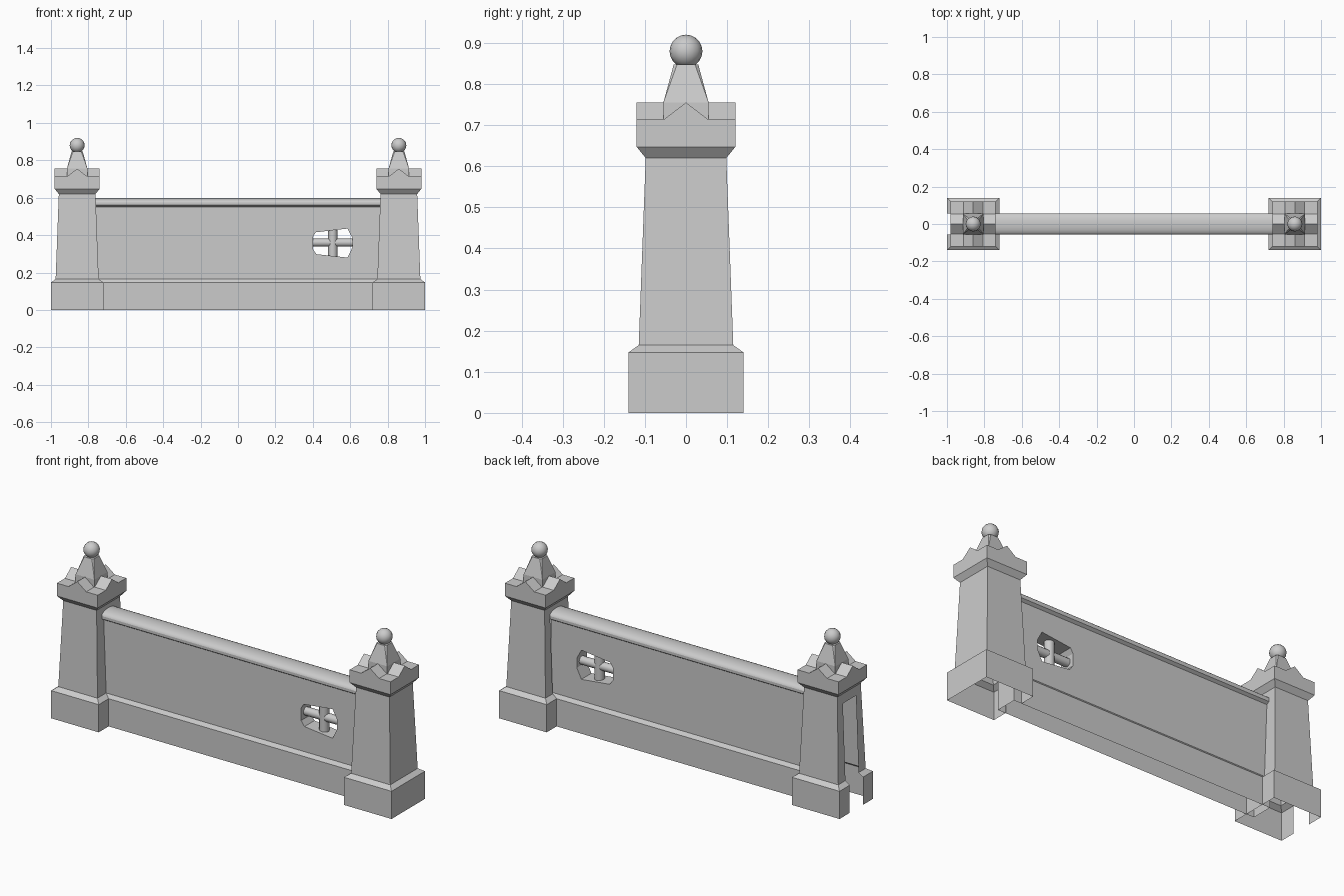
import bpy, bmesh
from math import sin, cos, pi
from mathutils import Vector, Matrix

if "Cube" in bpy.data.objects:
    bpy.data.objects.remove(bpy.data.objects["Cube"])


def finish(bm, name, smooth=False):
    bmesh.ops.recalc_face_normals(bm, faces=bm.faces)
    me = bpy.data.meshes.new(name)
    bm.to_mesh(me)
    bm.free()
    ob = bpy.data.objects.new(name, me)
    bpy.context.collection.objects.link(ob)
    if smooth:
        bpy.ops.object.select_all(action='DESELECT')
        ob.select_set(True)
        bpy.context.view_layer.objects.active = ob
        bpy.ops.object.shade_smooth_by_angle(angle=0.6)
    return ob


def prism(bm, start, step):
    """Closed prism from an outline swept along a vector."""
    a = [bm.verts.new(p) for p in start]
    b = [bm.verts.new(Vector(p) + Vector(step)) for p in start]
    bm.faces.new(a)
    bm.faces.new(b[::-1])
    n = len(a)
    for i in range(n):
        bm.faces.new((a[i], a[(i + 1) % n], b[(i + 1) % n], b[i]))


def pillar(cx, side):
    # Tapering square shell, open underneath
    bm = bmesh.new()
    rings = []
    for h, z in [(.14, 0), (.14, .147), (.115, .165), (.098, .62), (.12, .647), (.12, .715)]:
        rings.append([bm.verts.new((cx + sx * h, sy * h, z))
                      for sx, sy in ((-1, -1), (1, -1), (1, 1), (-1, 1))])
    for lo, hi in zip(rings, rings[1:]):
        for i in range(4):
            j = (i + 1) % 4
            bm.faces.new((lo[i], lo[j], hi[j], hi[i]))
    bm.faces.new(rings[-1])
    # Slot in the -x face that receives a wall
    for co, no in (((0, .055, 0), (0, 1, 0)), ((0, -.055, 0), (0, 1, 0)), ((0, 0, .57), (0, 0, 1))):
        bmesh.ops.bisect_plane(bm, geom=bm.verts[:] + bm.edges[:] + bm.faces[:],
                               plane_co=co, plane_no=no)
    slot = []
    for f in bm.faces:
        c = f.calc_center_median()
        if c.x < cx - .09 and abs(c.y) < .05 and c.z < .57:
            slot.append(f)
    bmesh.ops.delete(bm, geom=slot, context='FACES')
    finish(bm, side + "_pillar")

    # Crossed gables on the cap
    bm = bmesh.new()
    tri = [(-.055, .713), (.055, .713), (0, .755)]
    prism(bm, [(cx + u, -.12, z) for u, z in tri], (0, .24, 0))
    prism(bm, [(cx - .12, u, z) for u, z in tri], (.24, 0, 0))
    finish(bm, side + "_cap_gables")

    # Spire: square foot narrowing to a chamfered top
    bm = bmesh.new()
    for sx in (-1, 1):
        for sy in (-1, 1):
            for a, b, z in ((.055, .055, .71), (.055, .055, .755), (.03, .022, .847), (.022, .03, .847)):
                bm.verts.new((cx + sx * a, sy * b, z))
    bmesh.ops.convex_hull(bm, input=bm.verts[:])
    finish(bm, side + "_spire")

    # Ball finial
    bm = bmesh.new()
    bmesh.ops.create_uvsphere(bm, u_segments=16, v_segments=10, radius=.04,
                              matrix=Matrix.Translation((cx, 0, .88)))
    finish(bm, side + "_ball", True)


pillar(-.86, "left")
pillar(.86, "right")

# Wall with plinth and rounded coping, swept along x
half = [(.057, 0), (.057, .147), (.042, .165), (.042, .55), (.057, .56)]
arc = [(.057 * cos(pi * i / 10), .575 + .023 * sin(pi * i / 10)) for i in range(11)]
outline = half + arc + [(-y, z) for y, z in reversed(half)]
bm = bmesh.new()
prism(bm, [(-.765, y, z) for y, z in outline], (1.53, 0, 0))
wall = finish(bm, "wall")

# Irregular window opening
bm = bmesh.new()
hole = [(.40, .325), (.40, .39), (.415, .415), (.585, .435), (.612, .385),
        (.612, .335), (.585, .28), (.42, .298)]
prism(bm, [(x, -.2, z) for x, z in hole], (0, .4, 0))
cutter = finish(bm, "window_cutter")
cutter.hide_render = True
mod = wall.modifiers.new("window", 'BOOLEAN')
mod.object = cutter
mod.operation = 'DIFFERENCE'
mod.solver = 'EXACT'
bpy.context.view_layer.objects.active = wall
bpy.ops.object.modifier_apply(modifier=mod.name)
bpy.data.objects.remove(cutter)

# Wall is open underneath; smooth only the coping
bm = bmesh.new()
bm.from_mesh(wall.data)
bmesh.ops.delete(bm, geom=[f for f in bm.faces if all(v.co.z < .001 for v in f.verts)], context='FACES')
for f in bm.faces:
    f.smooth = f.calc_center_median().z > .575 and abs(f.normal.x) < .5
bm.to_mesh(wall.data)
bm.free()

# Window bars
for name, r, length, axis in (("horizontal_bar", .022, .23, 'Y'), ("vertical_bar", .025, .18, 'Z')):
    bm = bmesh.new()
    rot = Matrix.Rotation(pi / 2, 4, 'Y') if axis == 'Y' else Matrix.Identity(4)
    bmesh.ops.create_cone(bm, cap_ends=True, segments=12, radius1=r, radius2=r, depth=length,
                          matrix=Matrix.Translation((.507, 0, .36)) @ rot)
    finish(bm, name, True)
